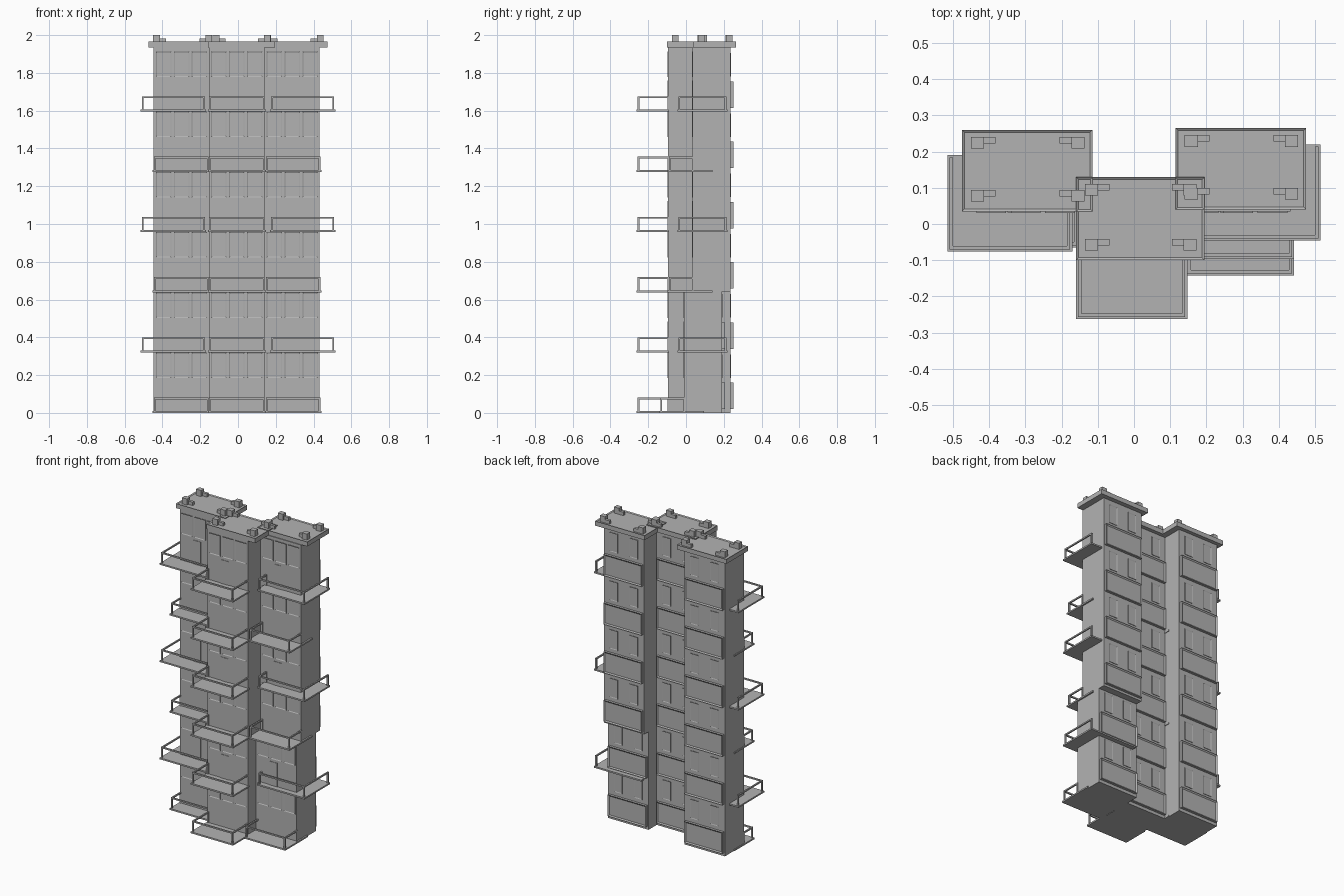
import bpy
import bmesh
from mathutils import Vector

cube = bpy.data.objects.get("Cube")
if cube:
    bpy.data.objects.remove(cube)

grey = bpy.data.materials.new("concrete grey")
grey.use_nodes = True
GREY = (0.45, 0.45, 0.45, 1)
grey.diffuse_color = GREY
grey.node_tree.nodes["Principled BSDF"].inputs["Base Color"].default_value = GREY


def box(bm, x0, x1, y0, y1, z0, z1):
    """Add a box given by its limits and return its faces."""
    verts = bmesh.ops.create_cube(bm, size=1)["verts"]
    for v in verts:
        v.co = Vector((x1 if v.co.x > 0 else x0,
                       y1 if v.co.y > 0 else y0,
                       z1 if v.co.z > 0 else z0))
    return list({f for v in verts for f in v.link_faces})


def framed(bm, limits, normal, rim, sink):
    """Add a box whose face along normal is inset and pushed inwards."""
    n = Vector(normal)
    faces = box(bm, *limits)
    for f in faces:
        f.normal_update()
    face = max(faces, key=lambda f: f.normal.dot(n))
    bmesh.ops.inset_region(bm, faces=[face], thickness=rim)
    bmesh.ops.translate(bm, verts=face.verts, vec=-n * sink)


def finish(bm, name):
    mesh = bpy.data.meshes.new(name)
    bm.to_mesh(mesh)
    bm.free()
    mesh.materials.append(grey)
    ob = bpy.data.objects.new(name, mesh)
    bpy.context.collection.objects.link(ob)


FLOORS, STEP, BASE = 6, 0.319, 0.01
ROOF_Z = 1.935
FRONT, BACK, UP = (0, -1, 0), (0, 1, 0), (0, 0, 1)


def floor_z(i):
    return BASE + i * STEP


def front_at(tower, i):
    """Front wall position; the right tower's two lowest floors step forward."""
    return tower["y"] - (0.045 if tower["name"] == "right" and i < 2 else 0)


DEPTH, WIDTH = 0.2, 0.293
towers = [
    dict(name="left", x=-0.447, y=0.035, roof=(-0.475, -0.115, 0.035, 0.26), lift=0),
    dict(name="centre", x=-0.154, y=-0.095, roof=(-0.16, 0.195, -0.1, 0.13), lift=0.001),
    dict(name="right", x=0.139, y=0.035, roof=(0.115, 0.475, 0.04, 0.265), lift=0),
]

for t in towers:
    x0, x1 = t["x"], t["x"] + WIDTH

    # Walls, split where the plan steps
    bm = bmesh.new()
    if t["name"] == "right":
        step = floor_z(2) - 0.005
        box(bm, x0, x1, front_at(t, 0), front_at(t, 0) + DEPTH, 0, step)
        box(bm, x0, x1, t["y"], t["y"] + DEPTH, step, ROOF_Z)
    else:
        box(bm, x0, x1, t["y"], t["y"] + DEPTH, 0, ROOF_Z)
    finish(bm, t["name"] + "_tower_walls")

    windows, panels, doors = bmesh.new(), bmesh.new(), bmesh.new()
    for i in range(FLOORS):
        z, yf = floor_z(i), front_at(t, i)
        yb = yf + DEPTH
        # Three front windows
        for k in range(3):
            wx = x0 + 0.012 + k * 0.095
            framed(windows, (wx, wx + 0.082, yf - 0.004, yf + 0.01, z + 0.174, z + 0.309),
                   FRONT, 0.007, 0.003)
        # Two narrow back windows
        for wx in (x0 + 0.045, x0 + 0.19):
            framed(windows, (wx, wx + 0.06, yb - 0.01, yb + 0.003, z + 0.175, z + 0.3),
                   BACK, 0.006, 0.002)
        # Back balcony panel
        framed(panels, (x0 + 0.008, x1 - 0.008, yb - 0.01, yb + 0.016, z + 0.01, z + 0.15),
               BACK, 0.012, 0.006)
        # Door behind the wide balconies
        if i % 2:
            box(doors, x0 + 0.098, x0 + 0.153, yf - 0.003, yf + 0.01, z, z + 0.155)
    finish(windows, t["name"] + "_tower_windows")
    finish(panels, t["name"] + "_tower_back_panels")
    finish(doors, t["name"] + "_tower_doors")

    # Roof slab with a raised rim
    rx0, rx1, ry0, ry1 = t["roof"]
    bm = bmesh.new()
    framed(bm, (rx0, rx1, ry0, ry1, ROOF_Z, 1.965 + t["lift"]), UP, 0.01, 0.005)
    finish(bm, t["name"] + "_tower_roof")

    # Chimney blocks with low ducts beside them
    bm = bmesh.new()
    for cx, s in ((rx0 + 0.043, 1), (rx1 - 0.04, -1)):
        for cy in (ry0 + 0.043, ry1 - 0.036):
            box(bm, cx - 0.018, cx + 0.018, cy - 0.016, cy + 0.016, 1.955, 2.0)
            a, b = sorted((cx + s * 0.015, cx + s * 0.05))
            box(bm, a, b, cy - 0.002, cy + 0.016, 1.955, 1.982)
    finish(bm, t["name"] + "_tower_chimneys")


def balcony(name, z, x0, x1, y0, y1, left_end, right_end):
    """Slab with posts and a top rail on the front and both sides."""
    bm = bmesh.new()
    box(bm, x0, x1, y0, y1, z - 0.01, z)
    finish(bm, name + "_slab")
    bm = bmesh.new()
    bar, top, inset = 0.009, z + 0.071, 0.006
    a, b, c = x0 + inset, x1 - inset, y0 + inset
    box(bm, a, b, c, c + bar, top - bar, top)
    for x, end in ((a, left_end), (b - bar, right_end)):
        box(bm, x, x + bar, c, end, top - bar, top)
        for y in (c, end - bar):
            box(bm, x, x + bar, y, y + bar, z, top)
    finish(bm, name + "_railing")


# Wide corner balconies alternate with plain front ones
for i in range(FLOORS):
    z, tag = floor_z(i), f"_balcony_{i + 1}"
    yr = front_at(towers[2], i)
    balcony("centre" + tag, z, -0.16, 0.147, -0.262, -0.09, -0.09, -0.09)
    if i % 2:
        balcony("left" + tag, z, -0.515, -0.17, -0.076, 0.19, 0.184, 0.04)
        balcony("right" + tag, z, 0.17, 0.515, -0.046, 0.22, 0.04, 0.214)
    else:
        balcony("left" + tag, z, -0.452, -0.15, -0.065, 0.14, 0.04, 0.04)
        balcony("right" + tag, z, 0.142, 0.442, yr - 0.132, yr + 0.105, yr + 0.005, yr + 0.005)
